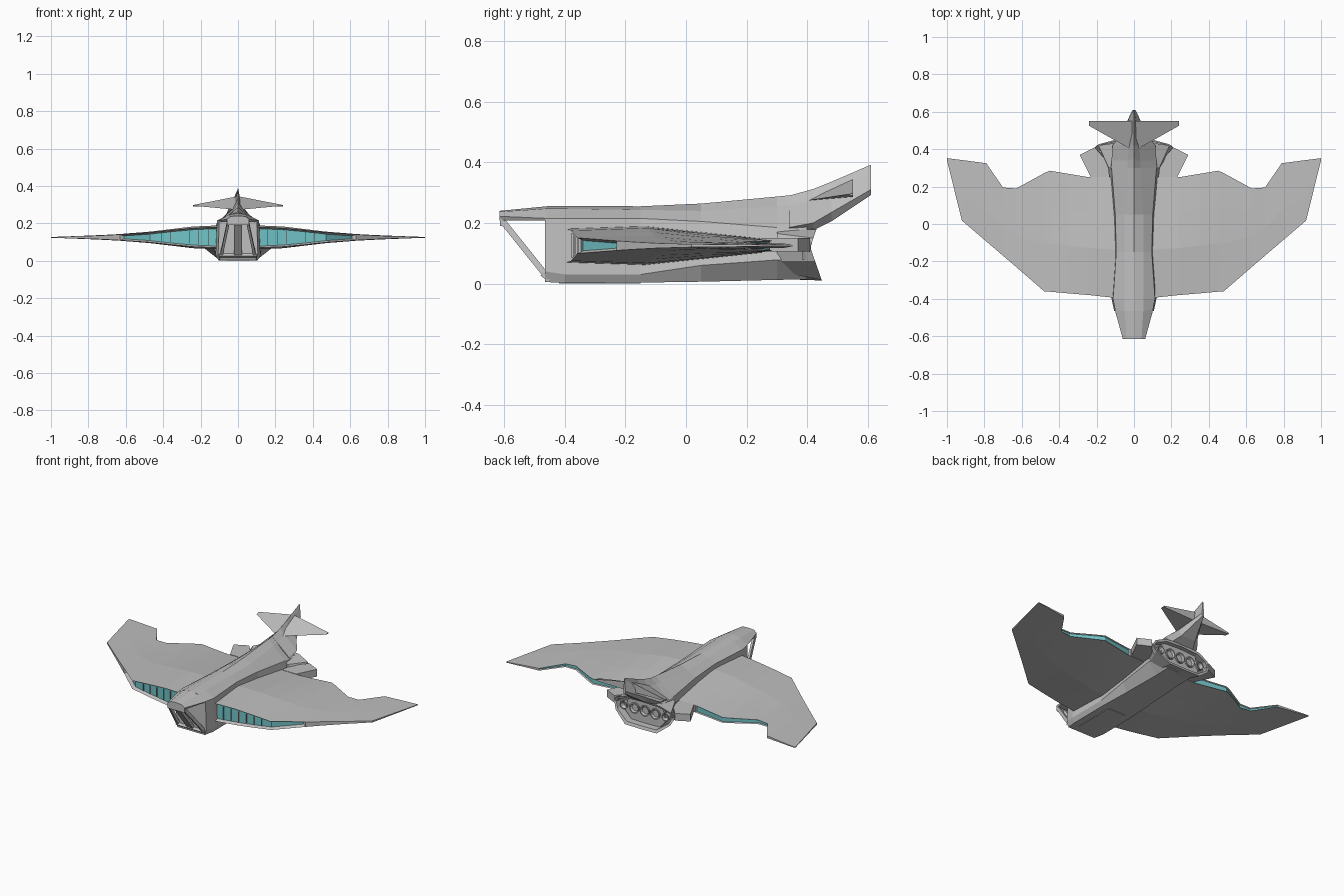
import bpy, bmesh, math
from mathutils import Vector

if "Cube" in bpy.data.objects:
    bpy.data.objects.remove(bpy.data.objects["Cube"])


def material(name, rgb):
    m = bpy.data.materials.new(name)
    m.diffuse_color = (*rgb, 1)
    m.use_nodes = True
    m.node_tree.nodes["Principled BSDF"].inputs["Base Color"].default_value = m.diffuse_color
    return m


GREY = material("hull grey", (0.52, 0.52, 0.52))
CYAN = material("cyan edge", (0.17, 0.55, 0.58))
DARK = material("engine grey", (0.27, 0.27, 0.27))


def finish(name, bm, mats):
    bmesh.ops.recalc_face_normals(bm, faces=bm.faces)
    me = bpy.data.meshes.new(name)
    bm.to_mesh(me)
    bm.free()
    for m in mats:
        me.materials.append(m)
    ob = bpy.data.objects.new(name, me)
    bpy.context.collection.objects.link(ob)
    return ob


def loft(name, rings, mats=(GREY,), end_mat=0):
    """Skin a list of equal-length closed rings and cap both ends."""
    bm = bmesh.new()
    vs = [[bm.verts.new(p) for p in r] for r in rings]
    n = len(vs[0])
    for a, b in zip(vs, vs[1:]):
        for i in range(n):
            j = (i + 1) % n
            bm.faces.new((a[i], a[j], b[j], b[i]))
    bm.faces.new(vs[0])
    bm.faces.new(vs[-1]).material_index = end_mat
    return finish(name, bm, mats)


def sym(half, y, rake=0.0):
    """Mirror a half profile (x, z), top centre to bottom centre, into a ring."""
    full = half + [(-x, z) for x, z in half[-2:0:-1]]
    return [(x, y + rake * abs(z - 0.12), z) for x, z in full]


def prism(name, outline, z0, z1, s=1):
    return loft(name, [[(s * x, y, z) for x, y in outline] for z in (z0, z1)])


def beam(name, a, b, w, t):
    """Rectangular strut from a to b, w wide across x."""
    a, b = Vector(a), Vector(b)
    d = (b - a).normalized()
    side = Vector((1, 0, 0))
    up = d.cross(side).normalized()
    offs = [side * w + up * t, side * -w + up * t, side * -w - up * t, side * w - up * t]
    return loft(name, [[a + o for o in offs], [b + o for o in offs]])


# Main hull
# y, ridge z, roof half width, roof z, shoulder x, z, lower x, z, bottom x, z
hull = [(-0.465, .255, .05, .247, .100, .215, .106, .040, .095, .005),
        (-0.40, .256, .05, .247, .112, .215, .120, .030, .105, .002),
        (-0.15, .255, .05, .243, .095, .215, .120, .030, .105, .003),
        (0.05, .264, .05, .240, .100, .205, .125, .060, .095, .006),
        (0.30, .287, .035, .255, .120, .185, .143, .078, .085, .012),
        (0.40, .297, .03, .265, .115, .175, .140, .075, .085, .014)]
loft("hull", [sym([(0, a), (b, c), (d, e), (f, g), (h, i), (0, i)], y)
              for y, a, b, c, d, e, f, g, h, i in hull])

# Swept tail fin
fin = [(0.34, .29, .033, .26, .12, .185, .16), (0.42, .312, .028, .275, .115, .20, .175),
       (0.48, .336, .02, .29, .07, .235, .205), (0.61, .392, .002, .38, .008, .31, .292)]
loft("tail_fin", [sym([(0, a), (b, c), (d, e), (d * .7, f), (0, f)], y)
                  for y, a, b, c, d, e, f in fin])

# Tailplanes: thick wedge at the root, thin at the tip
for s in (1, -1):
    loft("tailplane", [[(0, .39, .272), (0, .55, .345), (0, .55, .285)],
                       [(s * .24, .525, .294), (s * .24, .552, .298), (s * .24, .552, .29)]])

# Flared engine housing with a recessed back
neck = [(0, .18), (.10, .18), (.135, .165), (.14, .12), (.135, .075), (.09, .04), (0, .015)]
rim = [(0, .185), (.12, .178), (.19, .15), (.21, .12), (.19, .075), (.11, .012), (0, .01)]
lip = [(x * .93, .11 + (z - .11) * .82) for x, z in rim]
loft("engine_housing", [sym(neck, .30), sym(rim, .41, .35), sym(lip, .41, .35),
                        sym(lip, .385)], (GREY, DARK), 1)

# Five engine nozzles
for k in range(-2, 3):
    r = .034 if abs(k) < 2 else .026

    def circle(rad, y):
        return [(k * .072 + rad * math.cos(t * math.tau / 12), y,
                 .108 + rad * math.sin(t * math.tau / 12)) for t in range(12)]
    loft("nozzle", [circle(r * .8, .38), circle(r, .412), circle(r * .8, .412),
                    circle(r * .5, .39)], (GREY, DARK), 1)

# Side brackets beside the engines
for s in (1, -1):
    prism("engine_bracket", [(.13, .25), (.23, .25), (.29, .37), (.21, .41), (.14, .33)],
          .105, .15, s)

# Wings: x, leading y, trailing y, half thickness at lead, middle, trail
wing = [(.10, -.395, .25, .056, .064, .024), (.24, -.38, .25, .050, .058, .022),
        (.35, -.371, .268, .040, .045, .019), (.45, -.362, .285, .029, .033, .017),
        (.48, -.36, .272, .026, .030, .016), (.63, -.23, .19, .016, .018, .013),
        (.70, -.17, .195, .012, .014, .010), (.79, -.093, .325, .008, .010, .007),
        (.92, .018, .342, .005, .005, .004), (1.0, .34, .352, .002, .002, .002)]
for s in (1, -1):
    bm = bmesh.new()
    rows = []
    for x, y0, y1, a, b, c in wing:
        prof = [(0, a), (.4, b), (.7, (b + c) / 2), (1, c)]
        pts = [(f, h) for f, h in prof] + [(f, -h) for f, h in reversed(prof)]
        rows.append([bm.verts.new((s * x, y0 + f * (y1 - y0), .125 + h)) for f, h in pts])
    lead, trail = [], []
    for i, (p, q) in enumerate(zip(rows, rows[1:])):
        for j in range(8):
            k = (j + 1) % 8
            f = bm.faces.new((p[j], p[k], q[k], q[j]))
            if j == 7 and i < 5:
                lead.append(f)
            if j == 3 and 0 < i < 7:
                trail.append(f)
    bm.faces.new(rows[0])
    bm.faces.new(rows[-1])
    bmesh.ops.recalc_face_normals(bm, faces=bm.faces)
    # Recessed cyan strips along both edges
    for faces, rimw, depth in ((lead, .009, -.02), (trail, .004, -.008)):
        bmesh.ops.inset_region(bm, faces=faces, thickness=rimw, depth=depth,
                               use_even_offset=True, use_boundary=True)
        for f in faces:
            f.material_index = 1
    finish("wing", bm, (GREY, CYAN))
    # Thin ribs dividing the leading strip
    for x in (.16, .21, .26, .31, .36, .41):
        h = .044 - (x - .12) * .075
        y = -.395 + (x - .1) * .09
        beam("strip_rib", (s * x, y + .016, .125 - h), (s * x, y + .016, .125 + h), .001, .004)

# Open cockpit: roof overhang
loft("cockpit_roof", [sym([(0, .240), (.04, .237), (.06, .222), (.055, .208), (0, .208)], -.615),
                      sym([(0, .255), (.05, .247), (.102, .215), (.095, .208), (0, .208)], -.46)])
# Cockpit struts, chin and lower sill
beam("centre_strut", (0, -.605, .205), (0, -.45, .012), .022, .009)
for s in (1, -1):
    beam("side_strut", (s * .052, -.605, .205), (s * .093, -.45, .012), .007, .010)
beam("nose_bar", (0, -.606, .19), (0, -.606, .222), .058, .008)
beam("chin_bar", (0, -.475, .032), (0, -.448, .012), .098, .008)

# Belly panel under the cockpit
prism("belly_panel", [(-.06, -.42), (.06, -.42), (.06, -.15), (-.06, -.15)], 0, .006)
